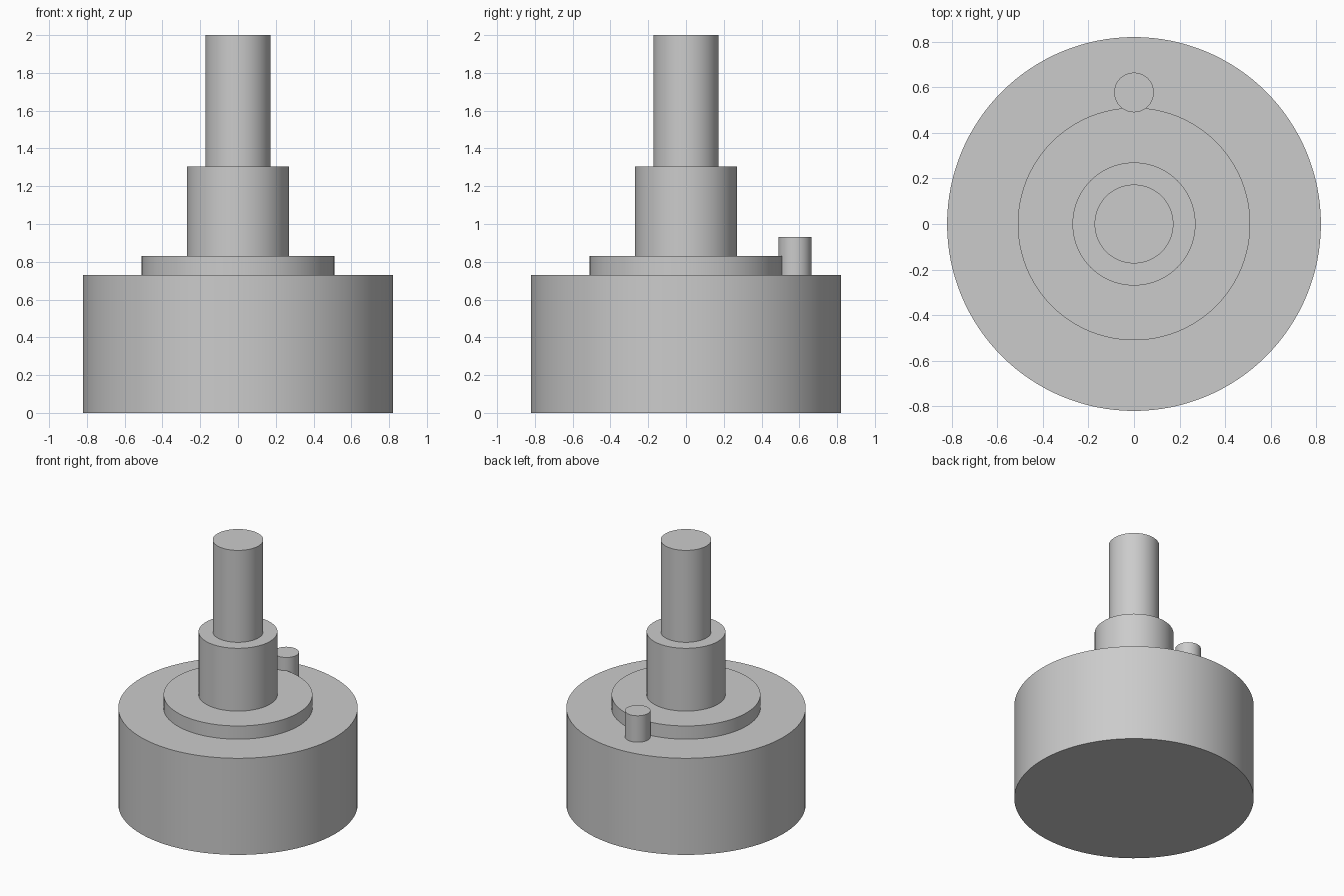
import bpy
import math

cube = bpy.data.objects.get("Cube")
if cube:
    bpy.data.objects.remove(cube, do_unlink=True)

# Single plain grey material
GREY = (0.6, 0.6, 0.6, 1.0)
grey = bpy.data.materials.new("grey")
grey.use_nodes = True
grey.diffuse_color = GREY
grey.node_tree.nodes["Principled BSDF"].inputs["Base Color"].default_value = GREY


def cylinder(name, radius, bottom, top, y=0.0, sides=96):
    """Upright smooth cylinder with crisp rims."""
    bpy.ops.mesh.primitive_cylinder_add(
        vertices=sides, radius=radius, depth=top - bottom,
        location=(0, y, (bottom + top) / 2))
    part = bpy.context.object
    part.name = part.data.name = name
    part.data.materials.append(grey)
    bpy.ops.object.shade_smooth_by_angle(angle=math.radians(30))
    return part


# Stepped body, from the wide drum up to the thin shaft
cylinder("base_drum", 0.82, 0.0, 0.73, sides=128)
cylinder("raised_plate", 0.51, 0.73, 0.83)
cylinder("collar", 0.27, 0.83, 1.305)
cylinder("shaft", 0.173, 1.305, 2.0)

# Off-centre locating pin at the back edge of the plate
cylinder("locating_pin", 0.087, 0.73, 0.93, y=0.577, sides=64)
